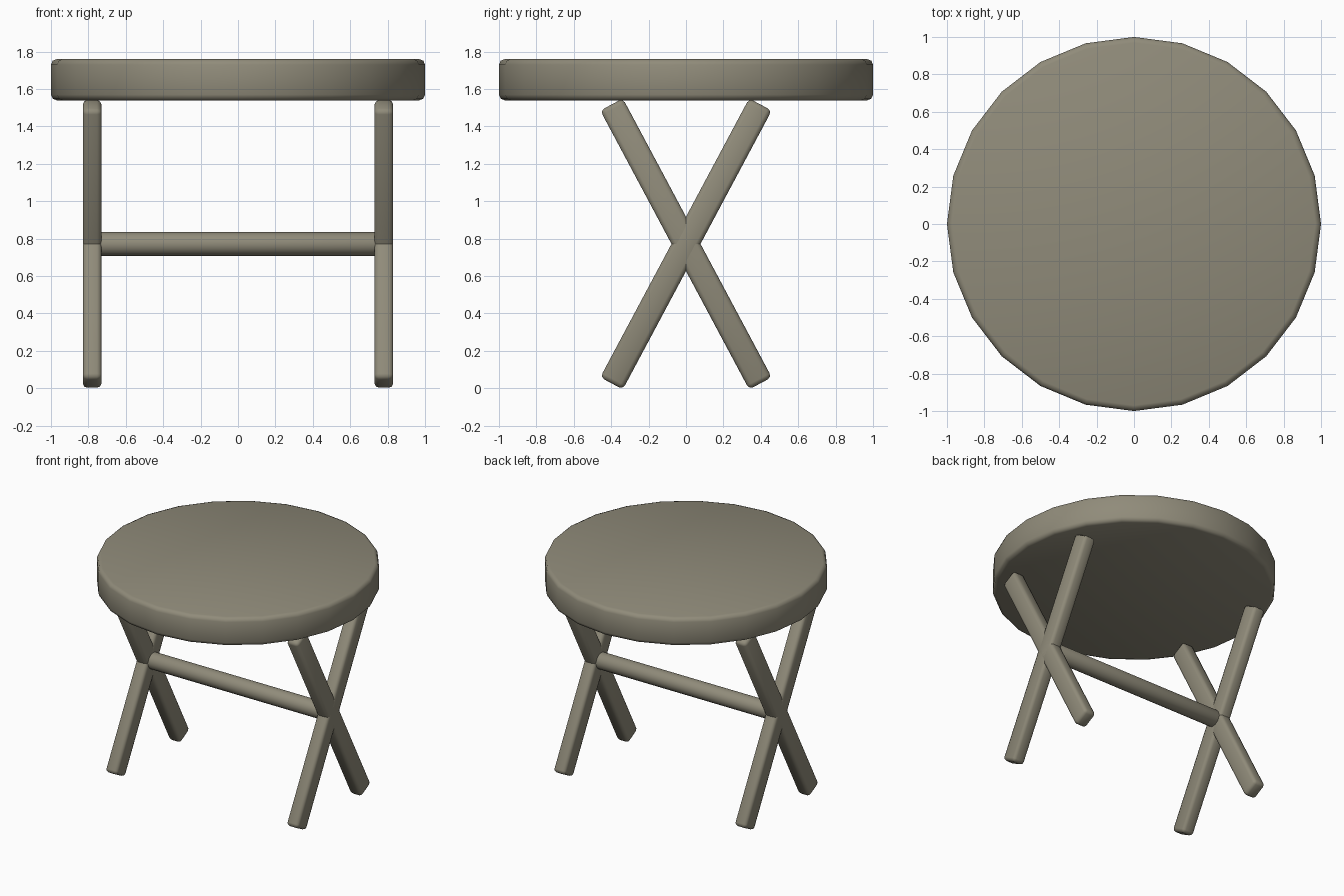
import bpy, math

if "Cube" in bpy.data.objects:
    bpy.data.objects.remove(bpy.data.objects["Cube"])

# one flat colour
wood = bpy.data.materials.new("olive grey")
wood.diffuse_color = (0.28, 0.26, 0.195, 1)
wood.use_nodes = True
wood.node_tree.nodes["Principled BSDF"].inputs["Base Color"].default_value = wood.diffuse_color


def finish(ob, name, bevel, segments=2):
    """Name, colour, round the edges and smooth."""
    ob.name = name
    ob.data.materials.append(wood)
    bpy.ops.object.transform_apply(location=False, rotation=False, scale=True)
    m = ob.modifiers.new("rounding", 'BEVEL')
    m.width = bevel
    m.segments = segments
    m.limit_method = 'ANGLE'
    m.angle_limit = math.radians(40)
    bpy.ops.object.shade_smooth()
    return ob


# round seat
bpy.ops.mesh.primitive_cylinder_add(vertices=24, radius=1.0, depth=0.22,
                                    location=(0, 0, 1.65))
finish(bpy.context.object, "seat", 0.03)

# crossed legs on both sides
TILT = math.radians(28.1)
for sx, side in ((-1, "left"), (1, "right")):
    for sy, direction in ((-1, "front"), (1, "back")):
        bpy.ops.mesh.primitive_cube_add(size=1, location=(sx * 0.78, 0, 0.772),
                                        rotation=(sy * TILT, 0, 0))
        leg = bpy.context.object
        leg.scale = (0.10, 0.137, 1.69)
        finish(leg, f"{side}_{direction}_leg", 0.024)

# crossbar joining the two leg pairs
bpy.ops.mesh.primitive_cylinder_add(vertices=16, radius=0.0635, depth=1.49,
                                    location=(0, 0, 0.772),
                                    rotation=(0, math.pi / 2, 0))
finish(bpy.context.object, "crossbar", 0.012)
